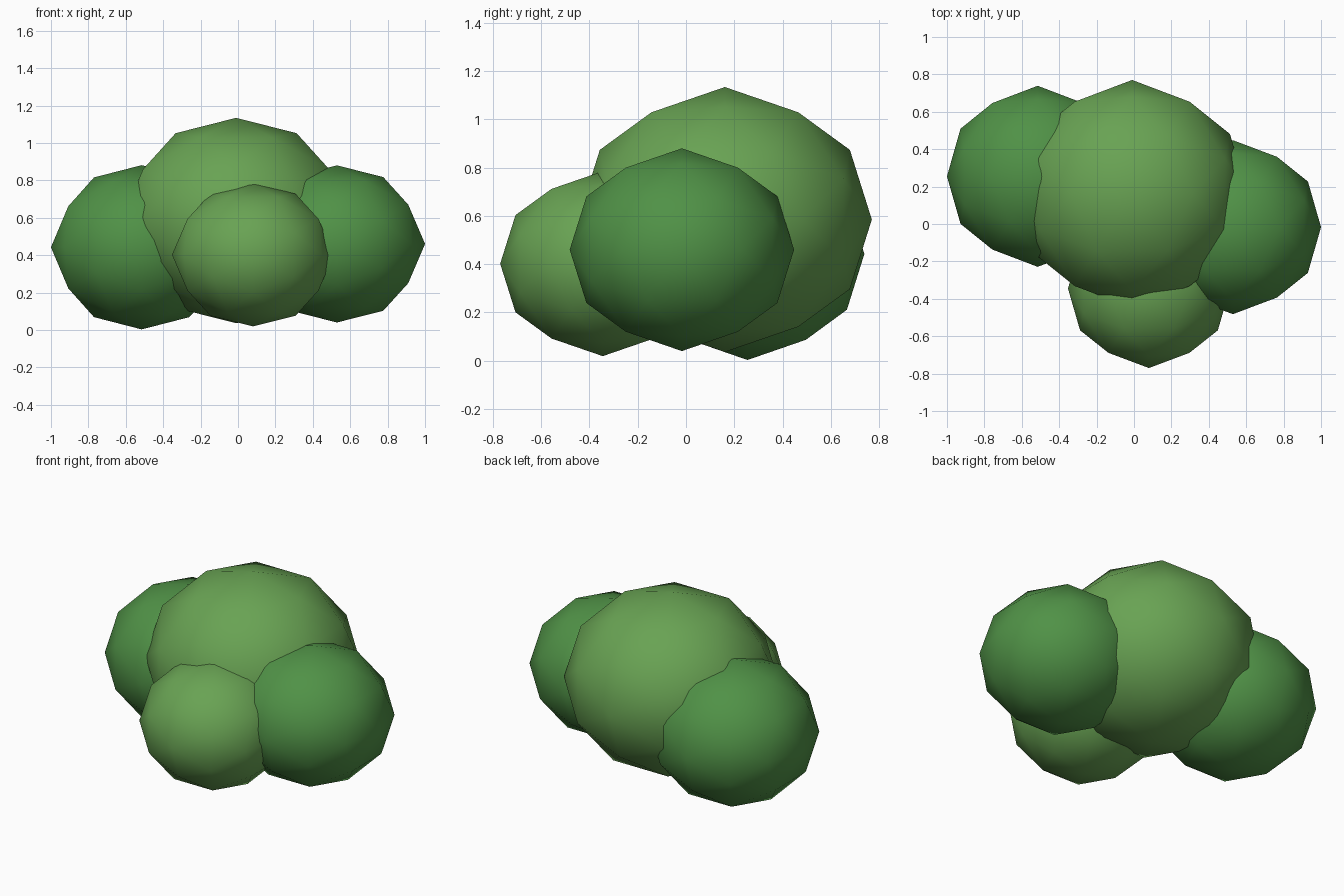
import bpy, bmesh
from math import sqrt

if "Cube" in bpy.data.objects:
    bpy.data.objects.remove(bpy.data.objects["Cube"])

PHI = (1 + sqrt(5)) / 2


def material(name, rgb):
    mat = bpy.data.materials.new(name)
    mat.diffuse_color = (*rgb, 1)
    mat.use_nodes = True
    mat.node_tree.nodes["Principled BSDF"].inputs["Base Color"].default_value = mat.diffuse_color
    return mat


def leaf_ball(name, centre, radii, mat):
    # Once-subdivided icosahedron with its edges centred on the axes
    bm = bmesh.new()
    for a in (-1, 1):
        for b in (-PHI, PHI):
            for co in ((a, 0, b), (0, b, a), (b, a, 0)):
                bm.verts.new(co)
    bmesh.ops.convex_hull(bm, input=bm.verts[:])
    bmesh.ops.subdivide_edges(bm, edges=bm.edges[:], cuts=1, use_grid_fill=True)
    for v in bm.verts:
        n = v.co.normalized()
        v.co = [c + r * k for c, r, k in zip(centre, radii, n)]
    bmesh.ops.recalc_face_normals(bm, faces=bm.faces[:])
    for f in bm.faces:
        f.smooth = True
    mesh = bpy.data.meshes.new(name)
    bm.to_mesh(mesh)
    bm.free()
    mesh.materials.append(mat)
    obj = bpy.data.objects.new(name, mesh)
    bpy.context.collection.objects.link(obj)
    return obj


light = material("light_leaf", (0.140, 0.365, 0.087))
dark = material("dark_leaf", (0.080, 0.285, 0.062))

# Bush: a large middle clump with three smaller clumps around it
leaf_ball("middle_clump", (-0.01, 0.161, 0.585), (0.615, 0.609, 0.549), light)
leaf_ball("left_clump", (-0.515, 0.255, 0.442), (0.485, 0.484, 0.439), dark)
leaf_ball("right_clump", (0.529, -0.017, 0.460), (0.471, 0.465, 0.420), dark)
leaf_ball("front_clump", (0.080, -0.345, 0.402), (0.433, 0.425, 0.383), light)
